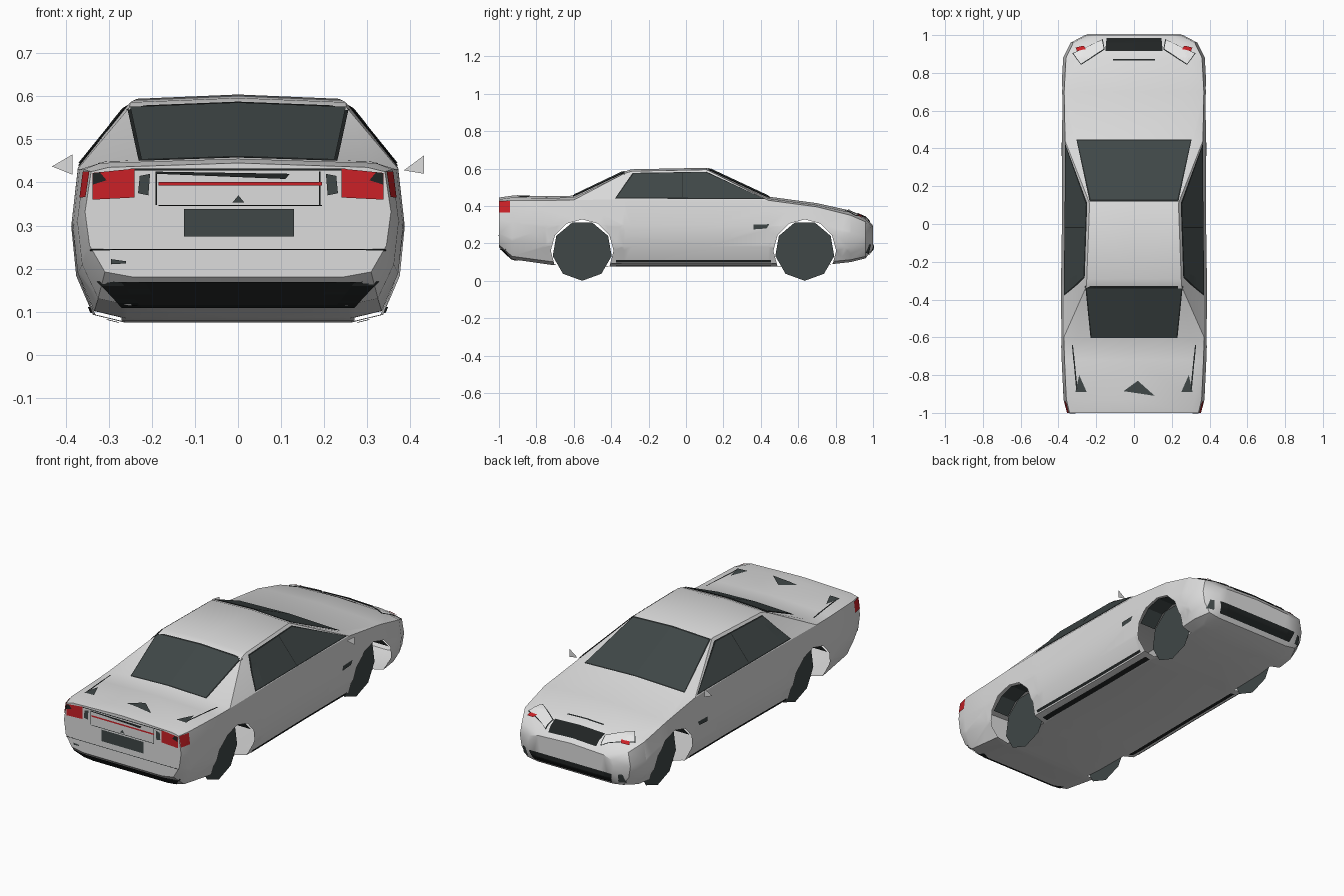
import bpy, bmesh, math
from mathutils import Vector
from mathutils.bvhtree import BVHTree

if "Cube" in bpy.data.objects:
    bpy.data.objects.remove(bpy.data.objects["Cube"])


def material(name, rgb):
    m = bpy.data.materials.new(name)
    m.use_nodes = True
    m.diffuse_color = (*rgb, 1)
    m.node_tree.nodes["Principled BSDF"].inputs["Base Color"].default_value = (*rgb, 1)
    return m


PAINT = material("silver_paint", (0.72, 0.72, 0.72))
DARK = material("dark_glass", (0.05, 0.063, 0.063))
BLACK = material("black_trim", (0.015, 0.018, 0.018))
RED = material("red_lamp", (0.6, 0.015, 0.02))
CLEAR = material("clear_lamp", (0.9, 0.9, 0.9))


def make_object(name, bm, mat):
    mesh = bpy.data.meshes.new(name)
    bm.to_mesh(mesh)
    bm.free()
    mesh.materials.append(mat)
    ob = bpy.data.objects.new(name, mesh)
    bpy.context.collection.objects.link(ob)
    return ob


# Body stations: y, half width, floor, belt height, top edge x, top edge z
STATIONS = [
    (-1.0, .355, .18, .425, .30, .435), (-.93, .373, .115, .43, .32, .445),
    (-.72, .383, .085, .43, .32, .442), (-.6, .387, .078, .432, .30, .445),
    (-.33, .387, .075, .435, .252, .574), (-.29, .386, .075, .435, .25, .586),
    (.11, .38, .075, .435, .235, .594), (.44, .38, .075, .43, .31, .44),
    (.70, .385, .08, .395, .30, .405), (.88, .375, .10, .35, .28, .365),
    (.96, .335, .12, .315, .25, .33), (1.0, .26, .17, .27, .20, .285)]


def section(y, w, floor, belt, tx, tz):
    h = belt - floor
    half = [(0, floor), (w * .68, floor), (w * .87, floor + h * .05),
            (w * .97, floor + h * .3), (w, floor + h * .62),
            (w * .96, belt), (tx, tz), (0, tz + .01)]
    return [Vector((x, y, z)) for x, z in half]


# Lofted half shell, mirrored
bm = bmesh.new()
rings = [[bm.verts.new(p) for p in section(*s)] for s in STATIONS]
pillars = []
for a, b in zip(rings, rings[1:]):
    for i in range(len(a) - 1):
        f = bm.faces.new((a[i], a[i + 1], b[i + 1], b[i]))
        if i == 5:
            pillars.append(f)
bm.faces.new(rings[0])
bm.faces.new(rings[-1])
bmesh.ops.triangulate(bm, faces=pillars, quad_method='LONG_EDGE')
bmesh.ops.triangulate(bm, faces=bm.faces[:])
bmesh.ops.mirror(bm, geom=bm.verts[:] + bm.edges[:] + bm.faces[:], axis='X', merge_dist=.0005)
bmesh.ops.recalc_face_normals(bm, faces=bm.faces[:])
surface = BVHTree.FromBMesh(bm)

# Wheel openings, sliced out of the shell
WHEELS = {"rear": -.555, "front": .635}
AXLE, WELL_X, WELL_R, SIDES = .16, .27, .168, 12


def near_faces(y):
    found = []
    for f in bm.faces:
        ys = [v.co.y for v in f.verts]
        zs = [v.co.z for v in f.verts]
        if min(ys) < y + WELL_R and max(ys) > y - WELL_R and min(zs) < AXLE + WELL_R:
            found.append(f)
    return found


def slice_shell(y, co, no):
    faces = near_faces(y)
    geom = set(faces) | {e for f in faces for e in f.edges} | {v for f in faces for v in f.verts}
    bmesh.ops.bisect_plane(bm, geom=list(geom), dist=1e-5, plane_co=co, plane_no=no)


for y in WHEELS.values():
    planes = []
    for k in range(SIDES):
        t = (k + .5) * math.tau / SIDES
        no = Vector((0, math.cos(t), math.sin(t)))
        planes.append((Vector((0, y, AXLE)) + no * WELL_R * math.cos(math.pi / SIDES), no))
    for sx in (1, -1):
        slice_shell(y, (sx * WELL_X, 0, 0), (1, 0, 0))
    for co, no in planes:
        slice_shell(y, co, no)
    gone = []
    for f in bm.faces:
        c = f.calc_center_median()
        if abs(c.x) > WELL_X and all((c - co).dot(no) < 1e-5 for co, no in planes):
            gone.append(f)
    bmesh.ops.delete(bm, geom=gone, context='FACES')

body = make_object("body", bm, PAINT)
bpy.ops.object.select_all(action='DESELECT')
body.select_set(True)
bpy.context.view_layer.objects.active = body
bpy.ops.object.shade_smooth_by_angle(angle=math.radians(32))

# Flat wheels and the dark liners above them
for end, y in WHEELS.items():
    for side, sx in (("left", 1), ("right", -1)):
        bm = bmesh.new()
        bmesh.ops.create_circle(bm, cap_ends=True, segments=9, radius=.16)
        for v in bm.verts:
            v.co = Vector((sx * (WELL_X + .003), y + v.co.x, AXLE - v.co.y))
        make_object(f"{end}_{side}_wheel", bm, DARK)
        bm = bmesh.new()
        arc = []
        for k in range(1, SIDES // 2):
            t = k * math.tau / SIDES
            arc.append([bm.verts.new((sx * x, y + WELL_R * math.cos(t), AXLE + WELL_R * math.sin(t)))
                        for x in (WELL_X, .366)])
        for (a, b), (c, d) in zip(arc, arc[1:]):
            bm.faces.new((a, b, d, c))
        make_object(f"{end}_{side}_well_liner", bm, DARK)

# Thin plates laid onto the shell from one direction
AIM = {"top": (lambda u, v: (u, v, 2), (0, 0, -1)),
       "rear": (lambda u, v: (u, -3, v), (0, 1, 0)),
       "nose": (lambda u, v: (u, 3, v), (0, -1, 0)),
       "side": (lambda u, v: (3, u, v), (-1, 0, 0))}


def plate(name, aim, corners, mat, mirror=False, lift=.004, n=12):
    start, direction = AIM[aim]
    a, b, c, d = [Vector(p) for p in corners]
    bm = bmesh.new()
    for sx in ((1, -1) if mirror else (1,)):
        flip = Vector((sx, 1, 1))
        ray = Vector(direction) * flip
        grid = []
        for i in range(n + 1):
            row = []
            for j in range(n + 1):
                p = a.lerp(b, i / n).lerp(d.lerp(c, i / n), j / n)
                hit, normal, _, _ = surface.ray_cast(Vector(start(*p)) * flip, ray)
                row.append(bm.verts.new(hit + normal * lift) if hit else None)
            grid.append(row)
        for i in range(n):
            for j in range(n):
                q = [grid[i][j], grid[i + 1][j], grid[i + 1][j + 1], grid[i][j + 1]]
                if all(q):
                    f = bm.faces.new(q)
                    f.normal_update()
                    if f.normal.dot(ray) > 0:
                        f.normal_flip()
    bmesh.ops.remove_doubles(bm, verts=bm.verts[:], dist=.0002)
    return make_object(name, bm, mat)


def box(u0, u1, v0, v1):
    return [(u0, v0), (u1, v0), (u1, v1), (u0, v1)]


def trapezoid(low, v0, high, v1):
    return [(-low, v0), (low, v0), (high, v1), (-high, v1)]


# Glass with dark surrounds
plate("rear_window_seal", "top", trapezoid(.23, -.604, .258, -.328), BLACK, lift=.003)
plate("rear_window", "top", trapezoid(.224, -.597, .25, -.338), DARK, lift=.006)
plate("windshield_seal", "top", trapezoid(.235, .118, .305, .447), BLACK, lift=.003)
plate("windshield", "top", trapezoid(.229, .128, .299, .441), DARK, lift=.006)
plate("side_window_seals", "side", [(-.38, .438), (.425, .434), (.11, .581), (-.285, .575)],
      BLACK, True, .003)
plate("side_windows", "side", [(-.37, .442), (.41, .438), (.105, .575), (-.28, .569)],
      DARK, True, .006)
plate("window_pillars", "side", box(-.02, -.016, .443, .57), BLACK, True, .008)

# Tail details
plate("tail_lamps", "rear", [(.24, .365), (.338, .36), (.338, .422), (.24, .432)], RED, True)
plate("tail_lamp_sides", "side", box(-.999, -.94, .365, .425), RED, True)
plate("tail_lamp_wedges", "rear", [(.305, .405), (.337, .395), (.337, .421), (.32, .423)],
      BLACK, True, .007)
plate("tail_lamp_inserts", "rear", [(.208, .37), (.232, .375), (.228, .415), (.204, .42)], DARK, True)
plate("trunk_red_strip", "rear", box(-.185, .195, .393, .401), RED)
plate("trunk_upper_line", "rear", [(-.19, .42), (.11, .408), (.12, .42), (-.19, .425)], BLACK)
plate("trunk_lower_line", "rear", box(-.185, .195, .345, .348), BLACK)
plate("trunk_side_lines", "rear", box(.188, .191, .348, .425), BLACK, True)
plate("trunk_lip_line", "rear", box(-.25, .25, .428, .432), BLACK)
plate("number_plate", "rear", box(-.125, .13, .275, .338), DARK)
plate("trunk_button", "rear", [(-.013, .353), (.015, .353), (.001, .37), (.001, .37)], DARK)
plate("bumper_line", "rear", box(-.34, .34, .243, .246), BLACK)
plate("bumper_mark", "rear", [(-.295, .21), (-.26, .212), (-.26, .217), (-.295, .222)], DARK)
plate("rear_intake", "rear", trapezoid(.27, .113, .325, .172), BLACK)
plate("deck_mark", "top", [(-.055, -.885), (.11, -.91), (.02, -.83), (.02, -.83)], DARK)
plate("deck_corner_marks", "top", [(.25, -.89), (.31, -.89), (.29, -.80), (.29, -.80)], DARK, True)
plate("deck_seams", "top", [(.298, -.88), (.306, -.88), (.328, -.64), (.322, -.64)], BLACK, True)

# Nose details
plate("grille", "top", trapezoid(.145, .982, .152, .915), BLACK)
plate("headlamp_seals", "top", [(.155, .922), (.28, .842), (.326, .902), (.165, .976)],
      BLACK, True, .003)
plate("headlamps", "top", [(.16, .925), (.28, .847), (.32, .90), (.17, .972)], CLEAR, True, .006)
plate("turn_signals", "top", [(.255, .922), (.30, .912), (.308, .93), (.265, .94)], RED, True, .009)
plate("hood_slit", "top", box(-.11, .11, .864, .873), BLACK)
plate("front_intake", "nose", trapezoid(.235, .14, .25, .195), BLACK)
plate("fog_lamps", "nose", [(.272, .145), (.31, .15), (.30, .195), (.28, .195)], DARK, True)

# Side details
plate("sill_strips", "side", box(-.375, .455, .098, .112), BLACK, True)
plate("lower_sill_strips", "side", box(-.375, .455, .079, .086), BLACK, True)
plate("side_vents", "side", [(.36, .275), (.43, .28), (.445, .302), (.36, .30)], DARK, True)

# Door mirrors: flat triangles
MIRRORS = {"left": ((.385, .428), (.432, .42), (.432, .463)),
           "right": ((-.432, .437), (-.384, .418), (-.384, .465))}
for side, points in MIRRORS.items():
    bm = bmesh.new()
    bm.faces.new([bm.verts.new((x, .39, z)) for x, z in points])
    make_object(f"{side}_mirror", bm, PAINT)
